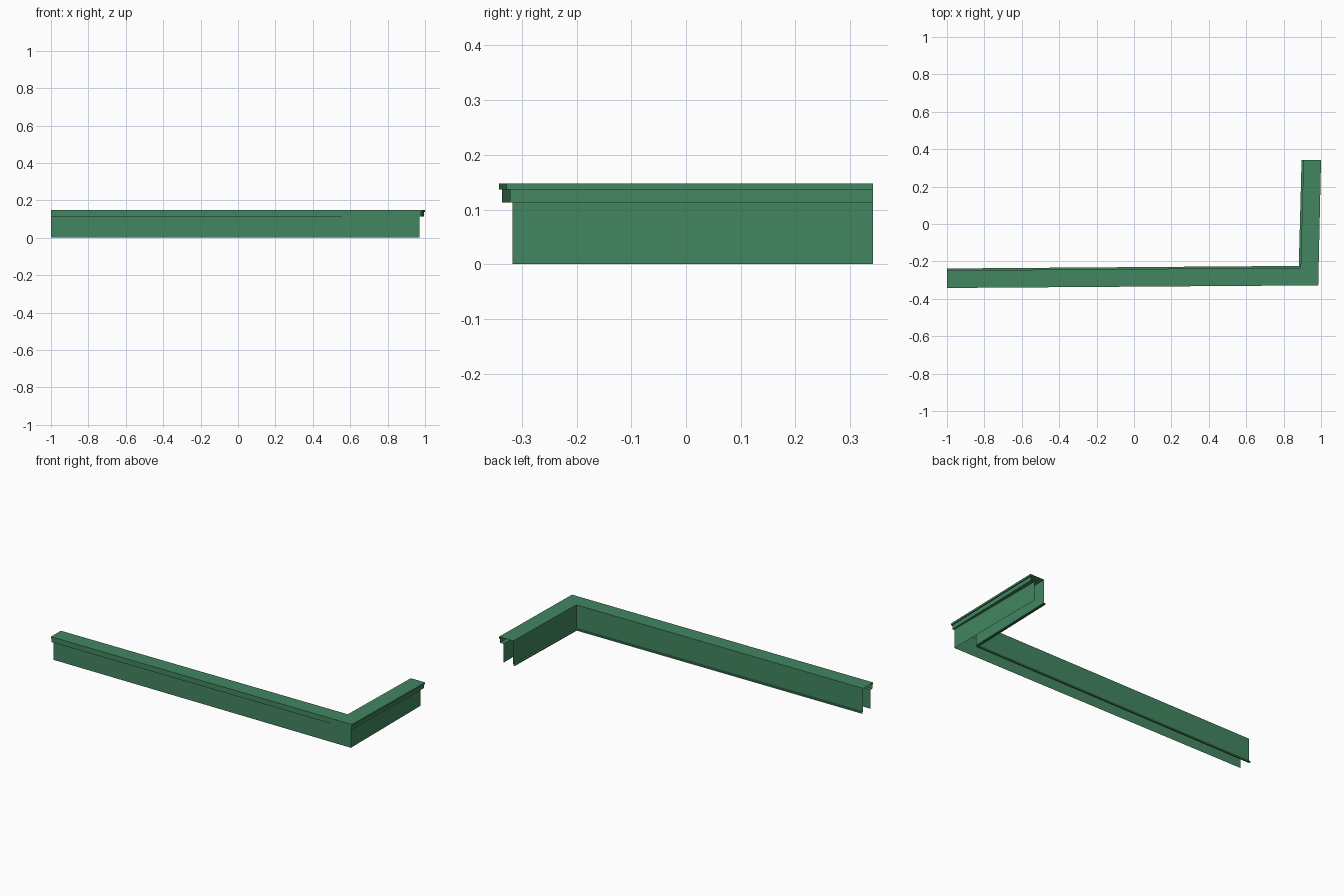
import bpy
import bmesh

cube = bpy.data.objects.get("Cube")
if cube:
    bpy.data.objects.remove(cube, do_unlink=True)

green = bpy.data.materials.new("muted green")
green.use_nodes = True
colour = (0.056, 0.24, 0.12, 1)
green.diffuse_color = colour
green.node_tree.nodes["Principled BSDF"].inputs["Base Color"].default_value = colour

HALF_Y = 0.342   # half depth of the whole piece
TOP = 0.148
SOFFIT = 0.113   # underside of the cornice
STEP = 0.137     # step between the two cornice bands


def slanted(inset, z):
    """L-shaped line set in from the slightly skewed outer rim."""
    return [(-1, -HALF_Y + inset, z),
            (0.985 - inset, -0.328 + inset, z),
            (1 - inset, HALF_Y, z)]


def straight(z):
    """L-shaped line of the square outer wall."""
    return [(-1, -0.317, z), (0.97, -0.317, z), (0.97, HALF_Y, z)]


def sheet(name, lines):
    """Join successive L-shaped lines into a thin sheet."""
    bm = bmesh.new()
    rows = [[bm.verts.new(p) for p in line] for line in lines]
    for low, high in zip(rows, rows[1:]):
        for i in range(len(low) - 1):
            bm.faces.new((low[i], low[i + 1], high[i + 1], high[i]))
    mesh = bpy.data.meshes.new(name)
    bm.to_mesh(mesh)
    bm.free()
    mesh.materials.append(green)
    obj = bpy.data.objects.new(name, mesh)
    bpy.context.collection.objects.link(obj)
    return obj


# Outer wall, open underneath and at both ends
sheet("outer_wall", [straight(0), straight(SOFFIT)])

# Stepped cornice and flat top
sheet("cornice", [straight(SOFFIT), slanted(0.006, SOFFIT), slanted(0.006, STEP),
                  slanted(0, STEP), slanted(0, TOP), slanted(0.094, TOP)])

# Inner wall with a small lip along its foot
sheet("inner_wall", [slanted(0.094, TOP), slanted(0.094, 0.008),
                     slanted(0.104, 0.008), slanted(0.104, 0), slanted(0.094, 0)])
